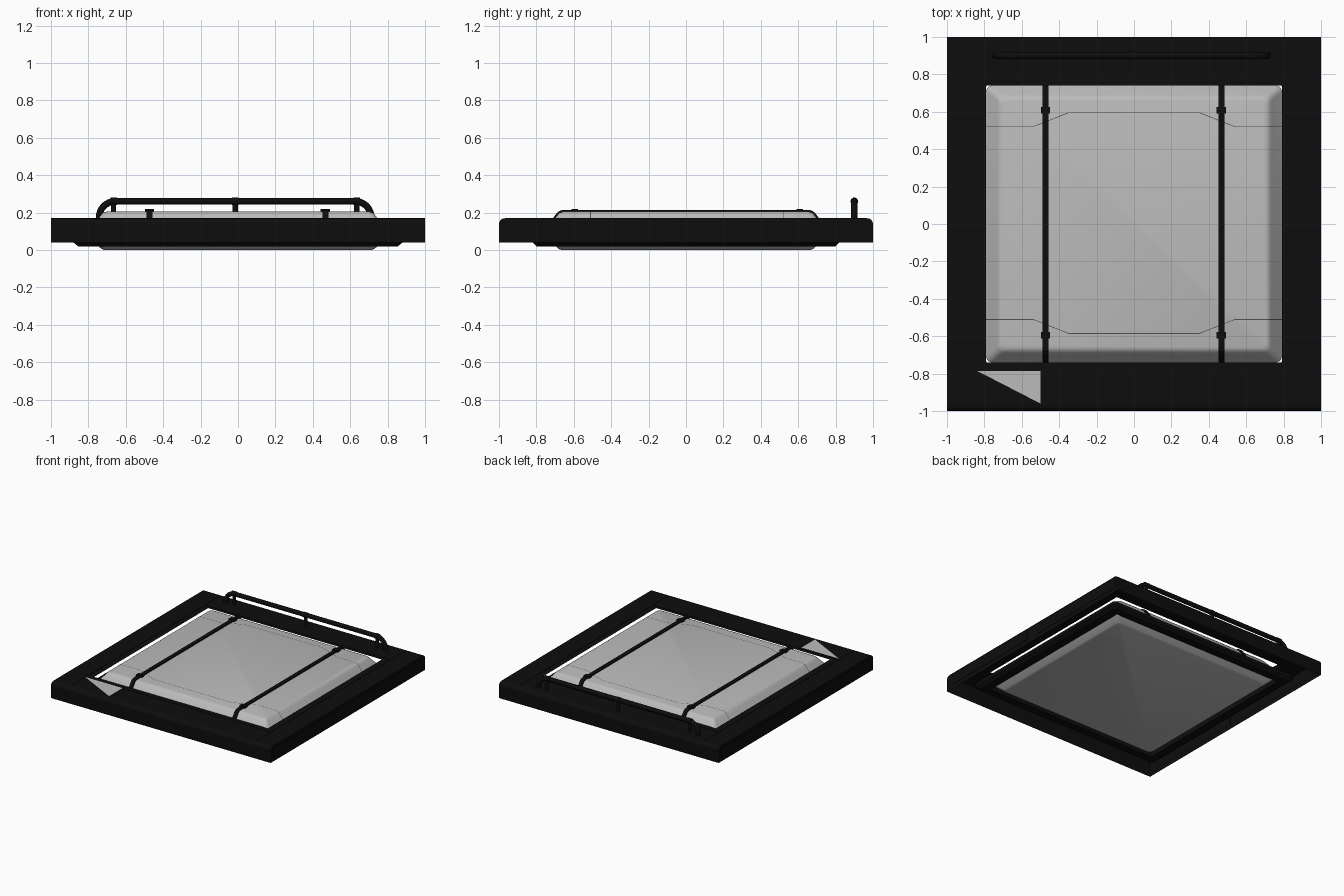
import bpy, bmesh, math
from mathutils import Vector

if "Cube" in bpy.data.objects:
    bpy.data.objects.remove(bpy.data.objects["Cube"])


def material(name, value):
    m = bpy.data.materials.new(name)
    m.diffuse_color = (value, value, value, 1)
    m.use_nodes = True
    m.node_tree.nodes["Principled BSDF"].inputs["Base Color"].default_value = m.diffuse_color
    return m


BLACK = material("black plastic", 0.004)
GREY = material("light grey", 0.5)
SEAM = material("dark grey seam", 0.08)


def mesh_object(name, bm, mat, smooth=False):
    me = bpy.data.meshes.new(name)
    bm.to_mesh(me)
    bm.free()
    me.materials.append(mat)
    ob = bpy.data.objects.new(name, me)
    bpy.context.collection.objects.link(ob)
    if smooth:
        bpy.context.view_layer.objects.active = ob
        ob.select_set(True)
        bpy.ops.object.shade_smooth_by_angle(angle=math.radians(30))
        ob.select_set(False)
    return ob


def box(name, lo, hi, mat=BLACK):
    bm = bmesh.new()
    bmesh.ops.create_cube(bm, size=1)
    for v in bm.verts:
        v.co = [lo[i] + (v.co[i] + 0.5) * (hi[i] - lo[i]) for i in range(3)]
    return mesh_object(name, bm, mat)


def ring(hx, hy, z, r, n=4):
    """Rounded rectangle loop, counter-clockwise."""
    pts = []
    for k, (sx, sy) in enumerate([(1, 1), (-1, 1), (-1, -1), (1, -1)]):
        for i in range(n + 1):
            a = math.pi / 2 * (k + i / n)
            pts.append((sx * (hx - r) + r * math.cos(a), sy * (hy - r) + r * math.sin(a), z))
    return pts


def loft(name, rings, mat, caps=True, smooth=False):
    bm = bmesh.new()
    loops = [[bm.verts.new(p) for p in r] for r in rings]
    n = len(loops[0])
    for a, b in zip(loops, loops[1:]):
        for i in range(n):
            j = (i + 1) % n
            bm.faces.new((a[i], a[j], b[j], b[i]))
    if caps:
        bm.faces.new(loops[0][::-1])
        bm.faces.new(loops[-1])
    return mesh_object(name, bm, mat, smooth)


def ribbon(name, path, half_width, thick, mat):
    """Flat strip following a path in the YZ plane, wide along X."""
    x, pts = path
    bm = bmesh.new()
    rows = []
    for i, (y, z) in enumerate(pts):
        a, b = pts[max(i - 1, 0)], pts[min(i + 1, len(pts) - 1)]
        t = Vector((b[0] - a[0], b[1] - a[1])).normalized()
        ny, nz = -t.y * thick, t.x * thick
        rows.append([bm.verts.new(c) for c in (
            (x - half_width, y, z), (x + half_width, y, z),
            (x + half_width, y + ny, z + nz), (x - half_width, y + ny, z + nz))])
    for a, b in zip(rows, rows[1:]):
        for i in range(4):
            j = (i + 1) % 4
            bm.faces.new((a[i], a[j], b[j], b[i]))
    bm.faces.new(rows[0][::-1])
    bm.faces.new(rows[-1])
    bmesh.ops.recalc_face_normals(bm, faces=bm.faces)
    return mesh_object(name, bm, mat)


def tube(name, pts, radius):
    cu = bpy.data.curves.new(name, "CURVE")
    cu.dimensions = "3D"
    cu.bevel_depth = radius
    cu.bevel_resolution = 3
    cu.use_fill_caps = True
    sp = cu.splines.new("POLY")
    sp.points.add(len(pts) - 1)
    for p, c in zip(sp.points, pts):
        p.co = (*c, 1)
    cu.materials.append(BLACK)
    ob = bpy.data.objects.new(name, cu)
    bpy.context.collection.objects.link(ob)


# Surround: open-bottomed shell with rounded front and back edges
EDGE = [(1, .04), (1, .145), (.992, .16), (.98, .168), (.965, .17)]
bm = bmesh.new()
for s in (1, -1):
    prof = EDGE + [(.74, .17)]
    rows = [[bm.verts.new((x, s * y, z)) for y, z in prof] for x in (-1, 1)]
    for i in range(len(prof) - 1):
        f = [rows[0][i], rows[0][i + 1], rows[1][i + 1], rows[1][i]]
        bm.faces.new(f if s < 0 else f[::-1])
    # side strip and side wall
    f = [bm.verts.new((s * x, y, .17)) for x, y in ((.79, -.74), (1, -.74), (1, .74), (.79, .74))]
    bm.faces.new(f if s > 0 else f[::-1])
    wall = [(-y, z) for y, z in EDGE] + EDGE[::-1]
    f = [bm.verts.new((s * .997, y, z)) for y, z in wall]
    bm.faces.new(f if s < 0 else f[::-1])
bmesh.ops.remove_doubles(bm, verts=bm.verts, dist=1e-5)
mesh_object("surround_shell", bm, BLACK)

# Side trim panels and top seams
for s in (-1, 1):
    for y0, y1 in ((-.97, -.06), (.06, .97)):
        a, b = sorted((s * .996, s * 1.0))
        box("side_panel", (a, y0, .075), (b, y1, .145))
    box("lengthwise_trim", (s * .843 - .004, -.96, .169), (s * .843 + .004, .96, .172))
    box("crosswise_trim", (-.84, s * .775 - .008, .169), (.84, s * .775 + .008, .172))

# Lower tray ring around the case
loft("lower_tray", [ring(.79, .74, .06, .004), ring(.79, .74, .02, .004), ring(.855, .80, .02, .02),
                    ring(.88, .82, .04, .02), ring(.88, .82, .07, .02)][::-1], BLACK, caps=False)

# Case body with sloped, softened edges
CASE = [(.715, .665, 0), (.73, .68, .006), (.79, .74, .06), (.79, .74, .115),
        (.745, .70, .17), (.73, .685, .19), (.72, .675, .2), (.705, .66, .205)]
loft("case", [ring(hx, hy, z, .03) for hx, hy, z in CASE], GREY, smooth=True)

# Panel seams across the case top
for s in (-1, 1):
    y_mid, y_end = (.595, .52) if s > 0 else (.585, .51)
    pts = [(-.705, y_end), (-.54, y_end), (-.35, y_mid), (.35, y_mid), (.54, y_end), (.705, y_end)]
    bm = bmesh.new()
    lo = [bm.verts.new((x, s * y - .002, .2062)) for x, y in pts]
    hi = [bm.verts.new((x, s * y + .002, .2062)) for x, y in pts]
    for i in range(len(pts) - 1):
        bm.faces.new((lo[i], lo[i + 1], hi[i + 1], hi[i]))
    # seam ends running down the sloped sides
    for e in (-1, 1):
        side = [(e * (hx + .0015), z) for hx, _, z in CASE[3:]]
        for (xa, za), (xb, zb) in zip(side, side[1:]):
            q = [bm.verts.new(c) for c in ((xa, s * y_end - .002, za), (xa, s * y_end + .002, za),
                                           (xb, s * y_end + .002, zb), (xb, s * y_end - .002, zb))]
            bm.faces.new(q if e > 0 else q[::-1])
    mesh_object("case_seam", bm, SEAM)

# Straps with buckles
half = [(hy, z) for _, hy, z in CASE[3:]]
strap = [(-y, z) for y, z in half] + half[::-1]
for x in (-.473, .467):
    ribbon("strap", (x, strap), .016, .009, BLACK)
    for y in (-.595, .608):
        box("buckle", (x - .025, y - .018, .205), (x + .025, y + .018, .219))

# Back handrail with posts
C, H, R = -.015, .727, .085
arc = [(H - R + R * math.cos(a), .26 - R + R * math.sin(a))
       for a in (math.pi / 2 * i / 8 for i in range(9))]
right = [(H, .165)] + arc
path = [(C + x, .9, z) for x, z in right] + [(C - x, .9, z) for x, z in right[::-1]]
tube("handrail", path, .018)
for x in (-.665, C, .635):
    tube("rail_post", [(x, .9, .165), (x, .9, .26)], .014)
    tube("rail_collar", [(x - .018, .9, .26), (x + .018, .9, .26)], .021)

# Triangular marker on the front deck
bm = bmesh.new()
bm.faces.new([bm.verts.new((x, y, .1735)) for x, y in ((-.84, -.785), (-.5, -.96), (-.5, -.785))])
mesh_object("deck_marker", bm, GREY)
